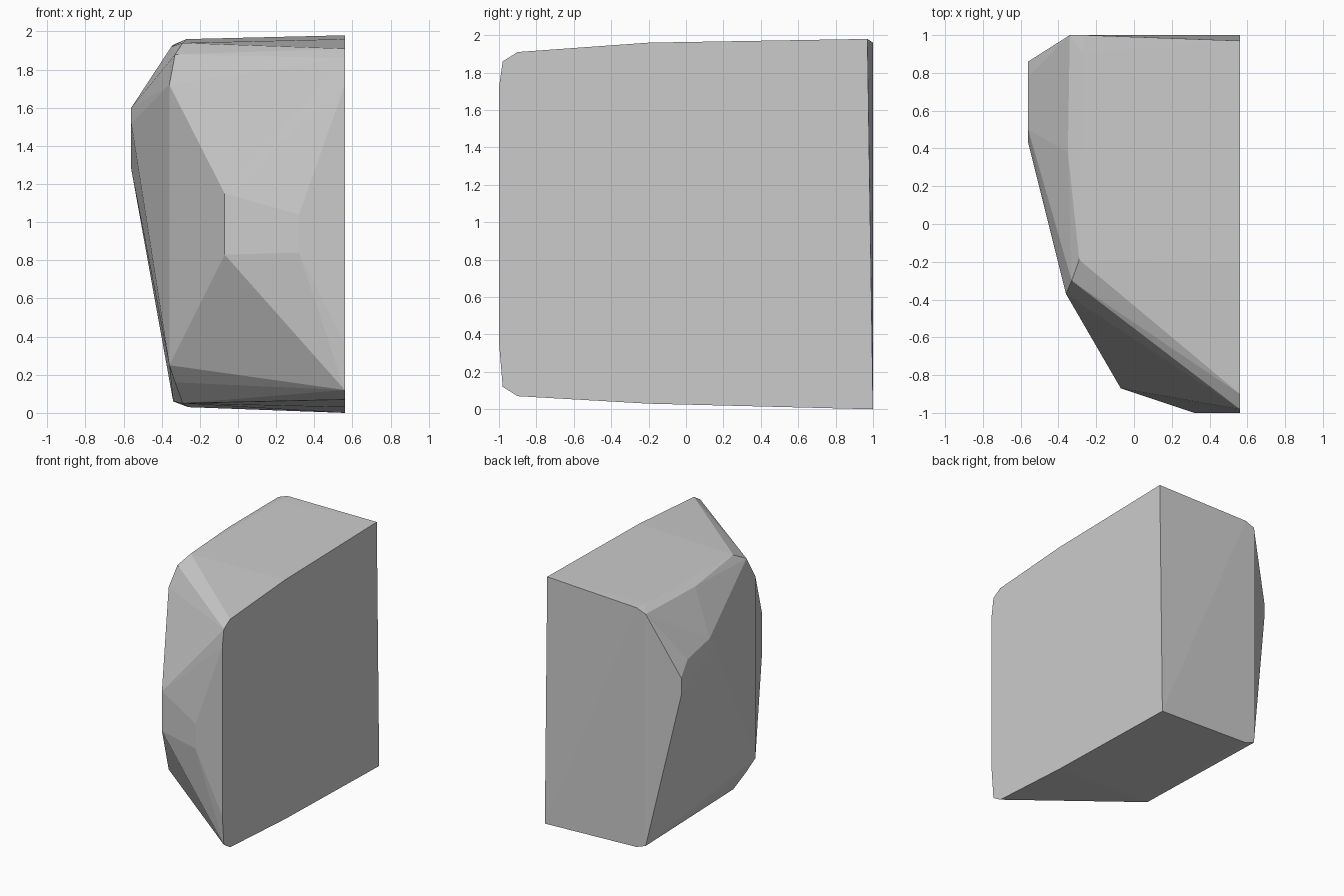
import bpy
import bmesh

default_cube = bpy.data.objects.get("Cube")
if default_cube:
    bpy.data.objects.remove(default_cube, do_unlink=True)


def make_material(name, colour):
    material = bpy.data.materials.new(name)
    material.use_nodes = True
    material.diffuse_color = colour
    shader = material.node_tree.nodes["Principled BSDF"]
    shader.inputs["Base Color"].default_value = colour
    return material


def upright(x, y, heights):
    """Corners stacked above one another on a vertical edge."""
    return [(x, y, z) for z in heights]


def build_hull(name, corners, material):
    """Wrap a faceted skin around the corners and join coplanar triangles."""
    mesh = bpy.data.meshes.new(name)
    bm = bmesh.new()
    for corner in corners:
        bm.verts.new(corner)
    hull = bmesh.ops.convex_hull(bm, input=bm.verts[:])
    unused = {v for v in hull["geom_interior"] + hull["geom_unused"]
              if isinstance(v, bmesh.types.BMVert)}
    bmesh.ops.delete(bm, geom=list(unused), context="VERTS")
    bmesh.ops.dissolve_limit(bm, angle_limit=0.01, verts=bm.verts[:], edges=bm.edges[:])
    bmesh.ops.recalc_face_normals(bm, faces=bm.faces[:])
    bm.to_mesh(mesh)
    bm.free()
    mesh.materials.append(material)
    rock = bpy.data.objects.new(name, mesh)
    bpy.context.collection.objects.link(rock)
    return rock


stone = make_material("grey stone", (0.6, 0.6, 0.6, 1))
split_x = 0.56
ridge_x = -split_x

# Flat split side: outline with clipped front corners
split_side = (
    upright(split_x, -1, (0.36, 1.72))
    + upright(split_x, -0.98, (0.12, 1.86))
    + upright(split_x, -0.9, (0.07, 1.91))
    + upright(split_x, -0.2, (0.03, 1.96))
    + [(split_x, 1, 0), (split_x, 0.97, 1.98)]
)

# Blunt nose: two steps of a short vertical edge
nose = upright(0.32, -1, (0.84, 1.04)) + upright(-0.07, -0.87, (0.83, 1.15))

# Front shoulder: tall edge rounded off at top and bottom
shoulder = (
    upright(-0.36, -0.37, (0.25, 1.72))
    + upright(-0.33, -0.3, (0.16, 1.88))
    + upright(-0.29, -0.19, (0.05, 1.94))
)

# Outer ridge: the bulge on the rough side
ridge = (
    upright(ridge_x, 0.86, (1.28, 1.42))
    + [(ridge_x, 0.78, 1.54), (ridge_x, 0.5, 1.6), (ridge_x, 0.43, 1.52)]
)

# Back corner and the crest leading to it
back_corner = (
    upright(-0.34, 1, (0.06, 1.8, 1.93))
    + upright(-0.26, 1, (0.03, 1.96))
    + [(-0.35, 0.38, 1.92), (-0.27, 0.9, 1.96)]
)

build_hull("split_rock", split_side + nose + shoulder + ridge + back_corner, stone)
